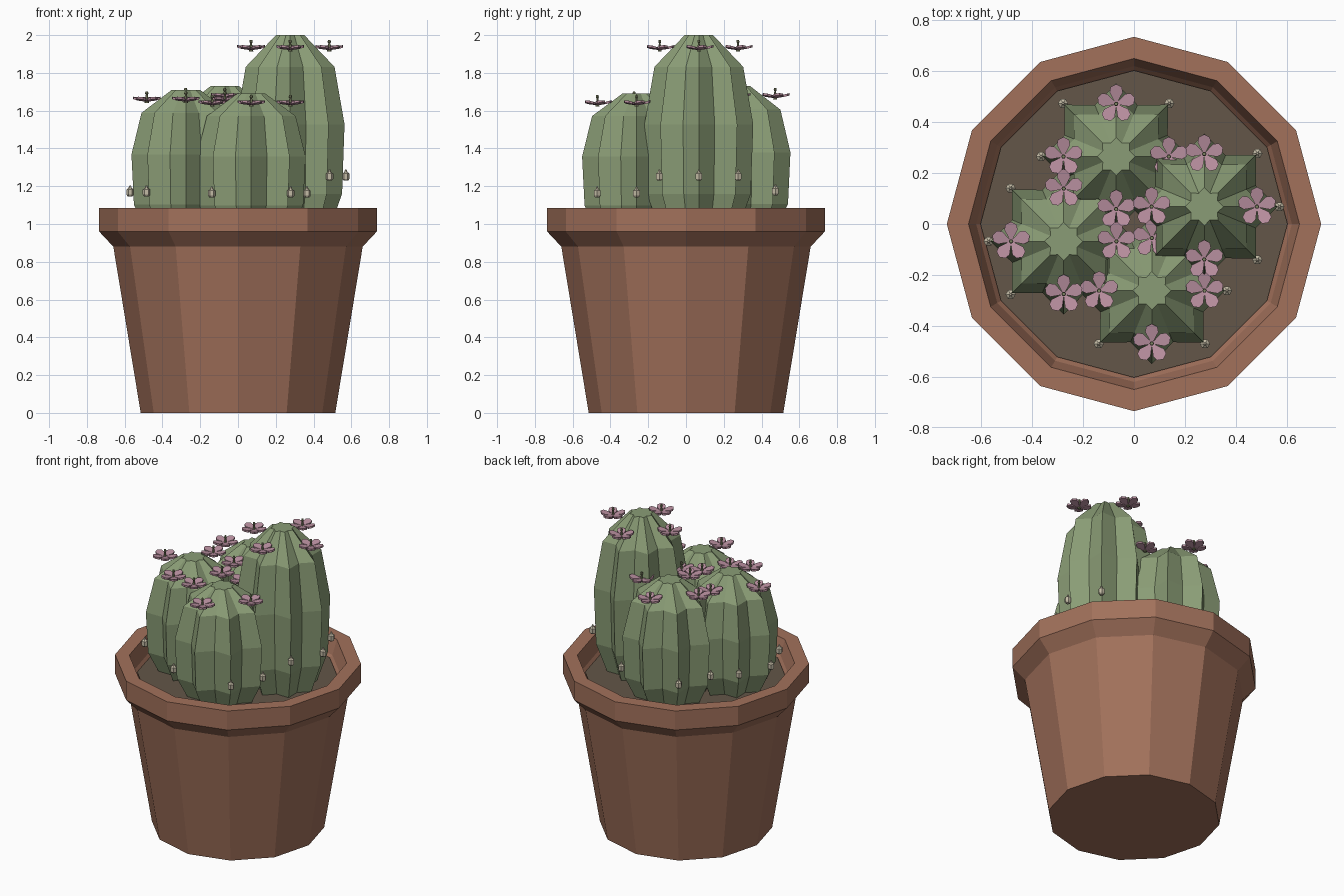
import bpy, bmesh, math
from math import sin, cos, pi, radians

if "Cube" in bpy.data.objects:
    bpy.data.objects.remove(bpy.data.objects["Cube"])


def material(name, rgb):
    m = bpy.data.materials.new(name)
    m.diffuse_color = (*rgb, 1)
    m.use_nodes = True
    m.node_tree.nodes["Principled BSDF"].inputs["Base Color"].default_value = m.diffuse_color
    return m


TERRACOTTA = material("terracotta", (0.36, 0.165, 0.105))
SOIL = material("soil", (0.125, 0.092, 0.065))
GREEN = material("cactus green", (0.255, 0.335, 0.18))
PINK = material("petal pink", (0.50, 0.285, 0.36))
CREAM = material("areole cream", (0.55, 0.50, 0.38))
OLIVE = material("stamen olive", (0.22, 0.24, 0.13))


def finish(bm, name, mats):
    bmesh.ops.recalc_face_normals(bm, faces=bm.faces)
    me = bpy.data.meshes.new(name)
    bm.to_mesh(me)
    bm.free()
    for m in mats:
        me.materials.append(m)
    ob = bpy.data.objects.new(name, me)
    bpy.context.collection.objects.link(ob)
    return ob


def lathe(bm, profile, n, center=(0, 0, 0), valley=1.0, mat=0):
    """Stack rings of n points; odd points are pulled in by the valley factor."""
    cx, cy, cz = center
    rings = []
    for r, z in profile:
        ring = []
        for i in range(n):
            a = 2 * pi * i / n
            k = r * (valley if i % 2 else 1)
            ring.append(bm.verts.new((cx + k * cos(a), cy + k * sin(a), cz + z)))
        rings.append(ring)
    for lo, hi in zip(rings, rings[1:]):
        for i in range(n):
            j = (i + 1) % n
            bm.faces.new((lo[i], lo[j], hi[j], hi[i])).material_index = mat
    for ring in (rings[0], rings[-1]):
        bm.faces.new(ring).material_index = mat


# Pot: closed shell, walls run up the outside and down the inside
bm = bmesh.new()
lathe(bm, [(0.515, 0), (0.66, 0.88), (0.735, 0.96), (0.735, 1.085), (0.65, 1.085),
           (0.62, 0.99), (0.59, 0.95)], 12)
finish(bm, "pot", [TERRACOTTA])

# Soil disc
bm = bmesh.new()
lathe(bm, [(0.58, 0.93), (0.603, 0.975)], 12)
finish(bm, "soil", [SOIL])

BASE = 0.95


def cactus(name, x, y, top):
    h = top - BASE
    # Ribbed body: eight ribs, eight valleys
    bm = bmesh.new()
    lathe(bm, [(0.2, 0), (0.275, 0.2 * h), (0.288, 0.55 * h), (0.235, 0.84 * h),
               (0.075, h)], 16, (x, y, BASE), 0.76)
    finish(bm, name + "_body", [GREEN])

    # Areole buds low on six of the ribs
    bm = bmesh.new()
    for deg in (0, 45, 135, 180, 225, 315):
        a = radians(deg)
        c = (x + 0.295 * cos(a), y + 0.295 * sin(a), BASE + 0.29 * h)
        lathe(bm, [(0.012, -0.025), (0.02, -0.015), (0.02, 0.012), (0.009, 0.02),
                   (0.004, 0.034)], 6, c)
    finish(bm, name + "_areoles", [CREAM])

    # Four flowers around the crown
    bm = bmesh.new()
    for q in range(4):
        a = q * pi / 2
        fx, fy, fz = x + 0.207 * cos(a), y + 0.207 * sin(a), BASE + 0.942 * h
        for p in range(5):
            b = pi / 2 + p * 2 * pi / 5
            top_v, bot_v = [], []
            for r, w, z in ((0.006, -0.005, -0.006), (0.045, -0.026, 0.0),
                            (0.066, -0.022, 0.006), (0.077, 0, 0.008),
                            (0.066, 0.022, 0.006), (0.045, 0.026, 0.0),
                            (0.006, 0.005, -0.006)):
                px = fx + r * cos(b) - w * sin(b)
                py = fy + r * sin(b) + w * cos(b)
                top_v.append(bm.verts.new((px, py, fz + z)))
                bot_v.append(bm.verts.new((px, py, fz + z - 0.012)))
            bm.faces.new(top_v)
            bm.faces.new(bot_v[::-1])
            for i in range(7):
                j = (i + 1) % 7
                bm.faces.new((top_v[i], bot_v[i], bot_v[j], top_v[j]))
        # Stamen with a small bead on top
        lathe(bm, [(0.012, -0.025), (0.008, 0.0), (0.005, 0.018), (0.009, 0.024),
                   (0.007, 0.036)], 6, (fx, fy, fz), 1.0, 1)
    finish(bm, name + "_flowers", [PINK, OLIVE])


cactus("tall_cactus", 0.276, 0.068, 2.0)
cactus("back_cactus", -0.07, 0.265, 1.73)
cactus("left_cactus", -0.276, -0.068, 1.71)
cactus("front_cactus", 0.07, -0.262, 1.69)
